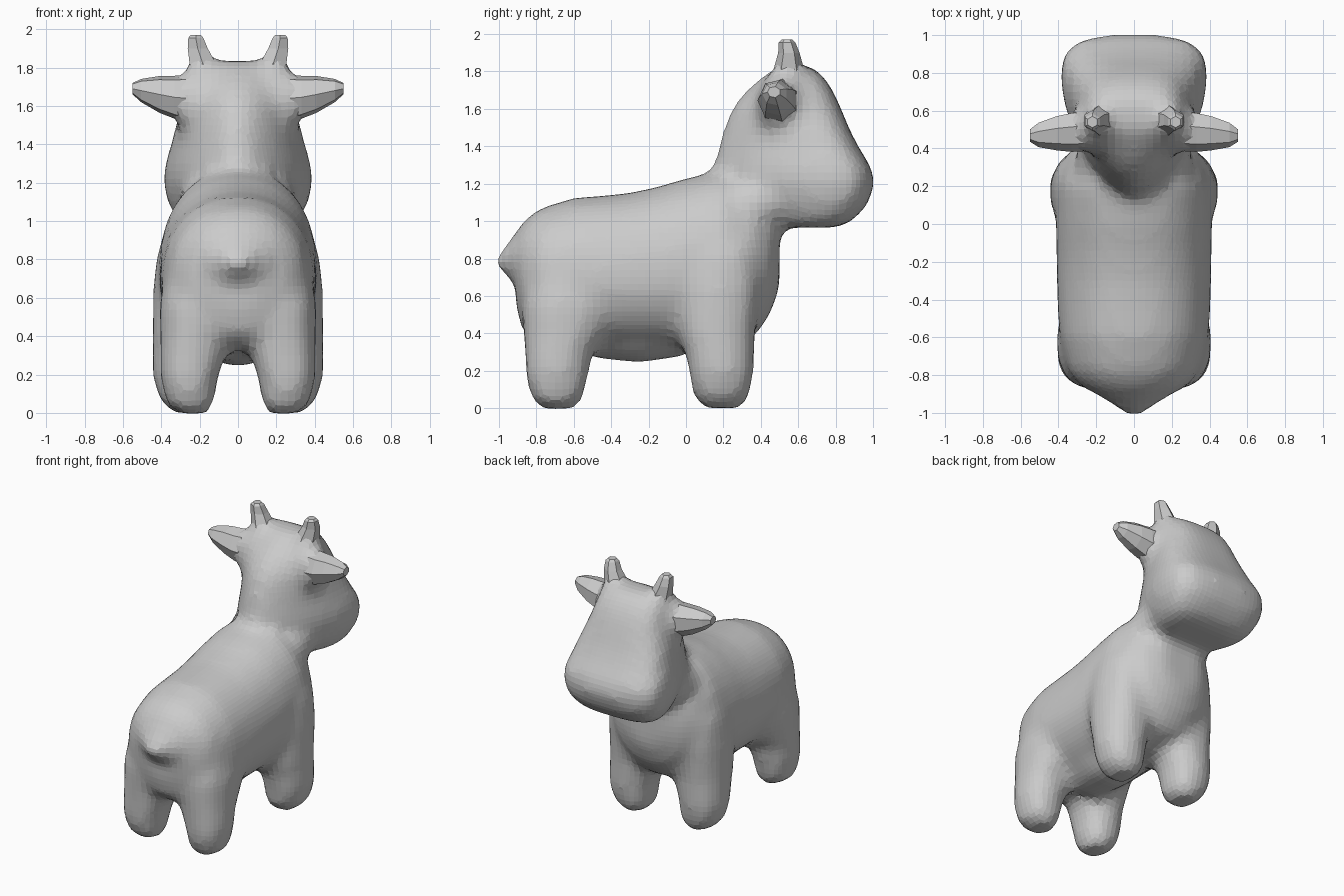
import bpy, bmesh
from math import sin, cos, pi, copysign


def spow(v, p):
    return copysign(abs(v) ** p, v)


def loft(bm, axis, sections, sides=32, power=2.3, low_power=2.0, side=1):
    """Skin superellipse rings (pos, cu, cv, ru, rv[, rv on the low side]) along an axis."""
    place = {'X': lambda p, u, v: (p, u, v),
             'Y': lambda p, u, v: (u, p, v),
             'Z': lambda p, u, v: (u, v, p)}[axis]
    rings = []
    for p, cu, cv, ru, rv, *low in sections:
        ring = []
        for i in range(sides):
            a = 2 * pi * (i + 0.5) / sides
            r, n = rv, power
            if low and sin(a) < 0:
                r, n = low[0], low_power
            co = place(p, cu + ru * spow(cos(a), 2 / n), cv + r * spow(sin(a), 2 / n))
            ring.append(bm.verts.new((co[0] * side, co[1], co[2])))
        rings.append(ring)
    faces = [bm.faces.new(rings[0]), bm.faces.new(rings[-1])]
    for r0, r1 in zip(rings, rings[1:]):
        for i in range(sides):
            j = (i + 1) % sides
            faces.append(bm.faces.new((r0[i], r0[j], r1[j], r1[i])))
    bmesh.ops.recalc_face_normals(bm, faces=faces)


def finish(bm, name):
    mesh = bpy.data.meshes.new(name)
    bm.to_mesh(mesh)
    bm.free()
    ob = bpy.data.objects.new(name, mesh)
    bpy.context.collection.objects.link(ob)
    return ob


bm = bmesh.new()

# torso: y, x, z, half width, upper height, lower height
loft(bm, 'Y', [(-.91, 0, .74, .16, .17, .20), (-.87, 0, .72, .27, .28, .32),
               (-.78, 0, .70, .35, .37, .36), (-.60, 0, .69, .395, .435, .37),
               (-.45, 0, .685, .405, .452, .38), (-.30, 0, .69, .41, .462, .39),
               (-.15, 0, .70, .412, .485, .40), (0, 0, .72, .415, .51, .42),
               (.20, 0, .76, .41, .515, .44), (.36, 0, .77, .36, .42, .40),
               (.45, 0, .80, .27, .31, .30), (.50, 0, .82, .15, .20, .18)], power=2.2)

# belly bulge
loft(bm, 'Y', [(-.60, 0, .42, .12, .10), (-.48, 0, .41, .20, .145),
               (-.25, 0, .41, .22, .17), (-.02, 0, .42, .20, .145),
               (.10, 0, .44, .12, .10)], power=2)

# tail stub
loft(bm, 'Y', [(-.80, 0, .79, .32, .25), (-.90, 0, .795, .20, .16),
               (-.955, 0, .795, .12, .085), (-1.015, 0, .78, .04, .03)], power=2)

# throat fill between chest and head
loft(bm, 'Y', [(.08, 0, 1.02, .26, .18), (.30, 0, 1.06, .31, .22),
               (.52, 0, 1.14, .30, .18), (.66, 0, 1.16, .26, .16)], power=2)

# head and neck: z, x, y, half width, forward reach, backward reach
loft(bm, 'Z', [(.965, 0, .68, .25, .14, .28), (1.01, 0, .74, .32, .16, .40),
               (1.10, 0, .77, .37, .21, .53), (1.20, 0, .78, .39, .225, .63),
               (1.28, 0, .77, .385, .225, .63), (1.40, 0, .72, .35, .20, .55),
               (1.50, 0, .66, .325, .21, .46), (1.60, 0, .6, .295, .23, .36),
               (1.70, 0, .57, .27, .215, .25), (1.78, 0, .57, .245, .16, .15),
               (1.835, 0, .59, .18, .07, .09)], power=3, low_power=1.65)

# legs: z, x, y, half width, half depth
hind = [(-.005, .235, -.685, .075, .085), (.05, .25, -.69, .125, .14),
        (.18, .255, -.69, .15, .168), (.30, .235, -.68, .17, .182),
        (.40, .22, -.65, .185, .22), (.55, .21, -.62, .20, .26),
        (.80, .19, -.60, .18, .22)]
fore = [(0, .26, .19, .08, .10), (.06, .27, .19, .135, .15),
        (.18, .285, .19, .16, .172), (.30, .27, .18, .175, .185),
        (.40, .255, .165, .19, .205), (.65, .255, .165, .187, .23),
        (.82, .245, .18, .18, .21), (1.0, .21, .20, .14, .15)]
# ear and horn roots blend into the head
ear_root = [(.10, .50, 1.60, .14, .19), (.27, .50, 1.62, .12, .16),
            (.36, .485, 1.65, .08, .09), (.44, .47, 1.68, .04, .04)]
horn_root = [(1.68, .16, .55, .11, .15), (1.80, .18, .55, .085, .10),
             (1.88, .20, .55, .05, .05)]
for s in (1, -1):
    loft(bm, 'Z', hind, side=s)
    loft(bm, 'Z', fore, side=s)
    loft(bm, 'X', ear_root, side=s, power=2)
    loft(bm, 'Z', horn_root, side=s, power=2)

# fuse the masses into one soft faceted skin
body = finish(bm, "cow_body")
m = body.modifiers.new("fuse", 'REMESH')
m.mode = 'VOXEL'
m.voxel_size = 0.04
m = body.modifiers.new("soften", 'SMOOTH')
m.factor = 0.5
m.iterations = 7

# low-poly ears and horns
for s, label in ((1, "right"), (-1, "left")):
    bm = bmesh.new()
    loft(bm, 'X', [(.27, .495, 1.64, .11, .125), (.33, .49, 1.645, .108, .115),
                   (.41, .485, 1.66, .095, .098), (.505, .475, 1.68, .068, .062),
                   (.55, .47, 1.69, .035, .03)], sides=7, power=2, side=s)
    finish(bm, "ear_" + label)
    bm = bmesh.new()
    loft(bm, 'Z', [(1.76, .175, .55, .088, .10), (1.81, .18, .55, .082, .082),
                   (1.90, .21, .55, .06, .057), (1.955, .22, .54, .045, .045),
                   (1.97, .22, .54, .03, .03)], sides=6, power=2, side=s)
    finish(bm, "horn_" + label)
